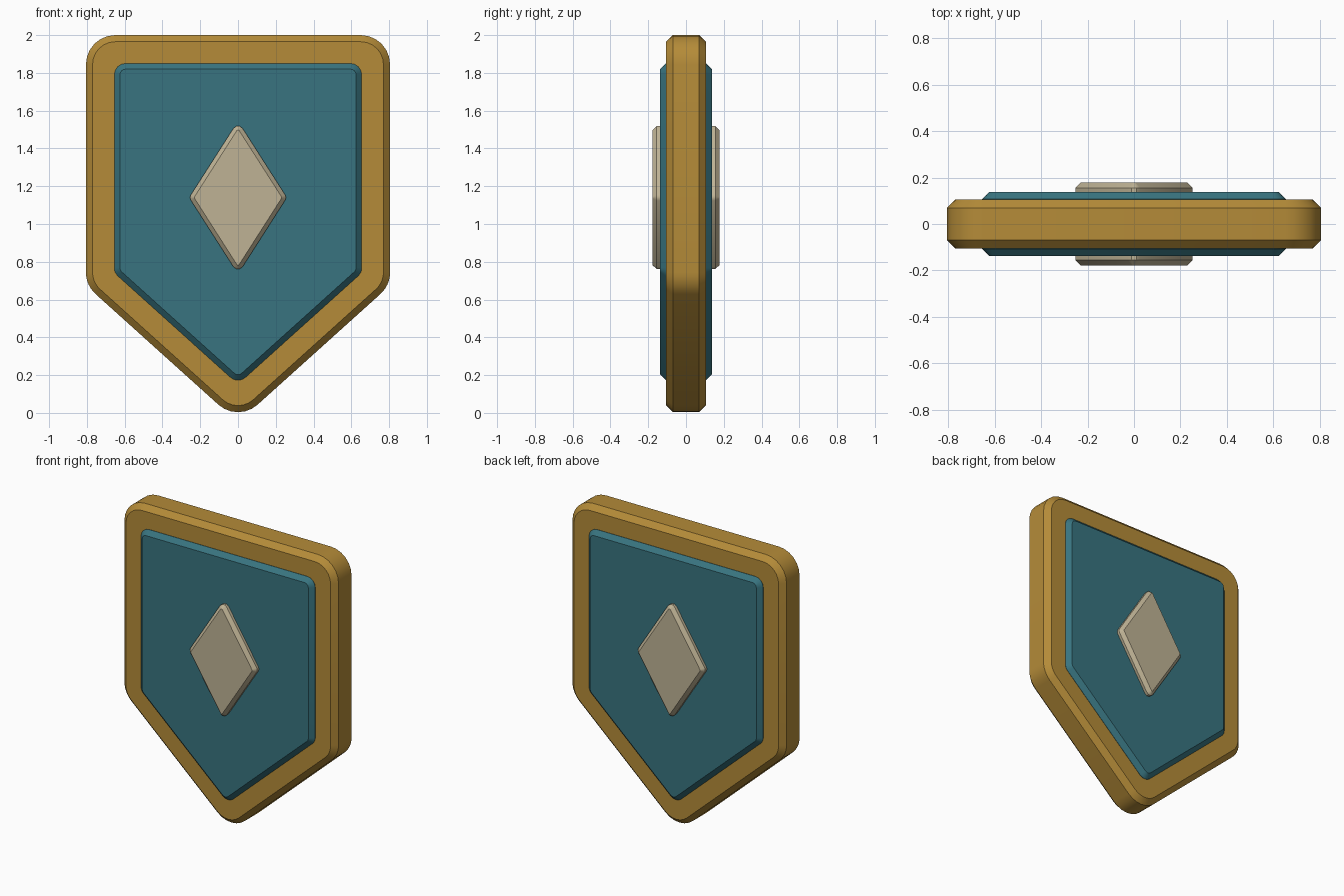
import bpy, bmesh, math
from mathutils import Vector

if "Cube" in bpy.data.objects:
    bpy.data.objects.remove(bpy.data.objects["Cube"])


def material(name, rgb):
    m = bpy.data.materials.new(name)
    m.diffuse_color = (*rgb, 1)
    m.use_nodes = True
    m.node_tree.nodes["Principled BSDF"].inputs["Base Color"].default_value = m.diffuse_color
    return m


def inset(points, d):
    """Move every side of a counter-clockwise convex outline inward by d."""
    out = []
    for i, p in enumerate(points):
        a = (p - points[i - 1]).normalized()
        b = (points[(i + 1) % len(points)] - p).normalized()
        na, nb = Vector((-a.y, a.x)), Vector((-b.y, b.x))
        out.append(p + (na + nb) * d / (1 + na.dot(nb)))
    return out


def rounded(points, r, steps):
    """Replace each corner by an arc of radius r."""
    out = []
    for i, p in enumerate(points):
        a = (p - points[i - 1]).normalized()
        b = (points[(i + 1) % len(points)] - p).normalized()
        na, nb = Vector((-a.y, a.x)), Vector((-b.y, b.x))
        centre = p + (na + nb) * r / (1 + na.dot(nb))
        start = math.atan2(-na.y, -na.x)
        turn = math.acos(max(-1, min(1, na.dot(nb))))
        for k in range(steps + 1):
            t = start + turn * k / steps
            out.append(centre + r * Vector((math.cos(t), math.sin(t))))
    return out


def plate(name, points, radius, half_depth, chamfer, steps, mat):
    """Slab with rounded corners and chamfered rims on front and back."""
    outer = rounded(points, radius, steps)
    inner = rounded(inset(points, chamfer), radius - chamfer, steps)
    layers = [(inner, -half_depth), (outer, chamfer - half_depth),
              (outer, half_depth - chamfer), (inner, half_depth)]
    bm = bmesh.new()
    rings = [[bm.verts.new((p.x, y, p.y)) for p in loop] for loop, y in layers]
    n = len(outer)
    for lo, hi in zip(rings, rings[1:]):
        for i in range(n):
            j = (i + 1) % n
            bm.faces.new((lo[i], lo[j], hi[j], hi[i]))
    bm.faces.new(rings[0])
    bm.faces.new(rings[-1][::-1])
    bmesh.ops.recalc_face_normals(bm, faces=bm.faces)
    mesh = bpy.data.meshes.new(name)
    bm.to_mesh(mesh)
    bm.free()
    mesh.materials.append(mat)
    obj = bpy.data.objects.new(name, mesh)
    bpy.context.collection.objects.link(obj)
    bpy.ops.object.select_all(action='DESELECT')
    obj.select_set(True)
    bpy.context.view_layer.objects.active = obj
    bpy.ops.object.shade_smooth_by_angle(angle=math.radians(30))
    return obj


gold = material("gold", (0.46, 0.26, 0.04))
teal = material("teal", (0.04, 0.175, 0.215))
cream = material("cream", (0.52, 0.45, 0.30))

# Outlines in x and z, counter-clockwise
shield = [Vector(p) for p in ((0, -0.05), (0.805, 0.675), (0.805, 2),
                              (-0.805, 2), (-0.805, 0.675))]
diamond = [Vector(p) for p in ((0, 0.735), (0.259, 1.14), (0, 1.545), (-0.259, 1.14))]

# Thick rim, raised field on both sides, diamond boss through the middle
plate("shield_rim", shield, 0.155, 0.105, 0.035, 6, gold)
plate("shield_field", inset(shield, 0.15), 0.06, 0.137, 0.03, 4, teal)
plate("diamond_boss", diamond, 0.03, 0.178, 0.022, 3, cream)
